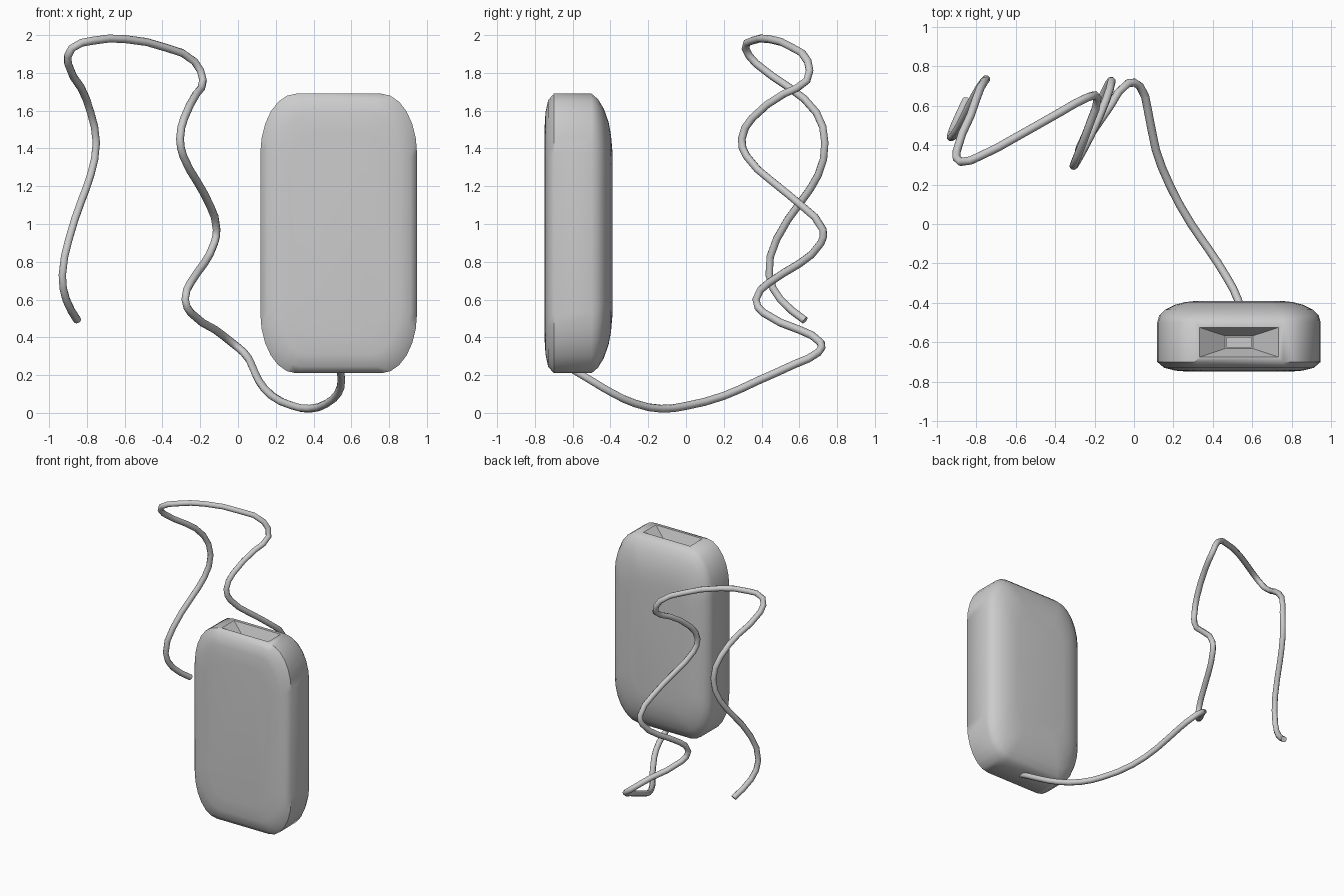
import bpy, bmesh, math

if "Cube" in bpy.data.objects:
    bpy.data.objects.remove(bpy.data.objects["Cube"])

CX, CZ = 0.533, 0.95   # centre of the body in x and z


def mesh_object(name, bm):
    bmesh.ops.recalc_face_normals(bm, faces=bm.faces)
    mesh = bpy.data.meshes.new(name)
    bm.to_mesh(mesh)
    bm.free()
    ob = bpy.data.objects.new(name, mesh)
    bpy.context.collection.objects.link(ob)
    return ob


def select_only(ob):
    bpy.ops.object.select_all(action='DESELECT')
    ob.select_set(True)
    bpy.context.view_layer.objects.active = ob


def loft(bm, rings):
    loops = [[bm.verts.new(p) for p in ring] for ring in rings]
    for a, b in zip(loops, loops[1:]):
        n = len(a)
        for i in range(n):
            bm.faces.new((a[i], a[(i + 1) % n], b[(i + 1) % n], b[i]))
    bm.faces.new(loops[0])
    bm.faces.new(loops[-1])


def outline(y, ix, iz, steps=6):
    # rounded rectangle in the xz plane, inset by ix and iz
    hx, hz = 0.415 - ix, 0.74 - iz
    rx, rz = 0.19 - ix * 0.35, 0.32 - iz * 0.5
    pts = []
    for q, (sx, sz) in enumerate(((1, 1), (-1, 1), (-1, -1), (1, -1))):
        for i in range(steps + 1):
            a = math.radians(90 * (q + i / steps))
            pts.append((CX + sx * (hx - rx) + rx * math.cos(a), y,
                        CZ + sz * (hz - rz) + rz * math.sin(a)))
    return pts


def rectangle(z, hx, hy, y=-0.6):
    return [(CX + sx * hx, y + sy * hy, z)
            for sx, sy in ((1, 1), (-1, 1), (-1, -1), (1, -1))]


# body: layers from the front face to the more rounded back
bm = bmesh.new()
loft(bm, [outline(*l) for l in (
    (-0.75, 0.16, 0.20), (-0.744, 0.09, 0.10), (-0.73, 0.035, 0.035),
    (-0.70, 0.0, 0.0), (-0.50, 0.0, 0.0), (-0.465, 0.01, 0.03),
    (-0.435, 0.04, 0.08), (-0.41, 0.09, 0.15), (-0.397, 0.14, 0.22),
    (-0.39, 0.20, 0.30))])
body = mesh_object("body", bm)
select_only(body)
bpy.ops.object.shade_smooth_by_angle(angle=math.radians(50))

# funnel-shaped recess in the top
bm = bmesh.new()
loft(bm, [rectangle(1.58, 0.07, 0.032), rectangle(1.69, 0.20, 0.075),
          rectangle(1.75, 0.20, 0.075)])
cutter = mesh_object("recess_cutter", bm)
cutter.hide_render = True
cut = body.modifiers.new("recess", 'BOOLEAN')
cut.operation = 'DIFFERENCE'
cut.object = cutter
select_only(body)
bpy.ops.object.modifier_apply(modifier=cut.name)
bpy.data.objects.remove(cutter)

# port at the bottom of the recess
bm = bmesh.new()
loft(bm, [rectangle(1.56, 0.063, 0.027), rectangle(1.60, 0.063, 0.027)])
mesh_object("port", bm)

# cord: from the free end, over the loop and down to the body
path = [
    (-.85, .63, .49), (-.91, .50, .60), (-.93, .44, .73), (-.895, .48, .92),
    (-.83, .61, 1.12), (-.78, .70, 1.26), (-.75, .735, 1.43),
    (-.78, .69, 1.59), (-.83, .55, 1.72), (-.90, .37, 1.85),
    (-.88, .315, 1.93), (-.77, .35, 1.97), (-.60, .44, 1.979),
    (-.37, .57, 1.93), (-.23, .645, 1.86), (-.185, .64, 1.76),
    (-.22, .52, 1.69), (-.285, .35, 1.56), (-.307, .295, 1.45),
    (-.29, .32, 1.36), (-.22, .45, 1.23), (-.145, .62, 1.09),
    (-.113, .725, .97), (-.125, .715, .90), (-.18, .60, .79),
    (-.25, .44, .69), (-.28, .37, .60), (-.25, .41, .53),
    (-.12, .60, .44), (-.03, .715, .37), (.03, .70, .32), (.07, .58, .26),
    (.11, .38, .17), (.18, .20, .09), (.29, .00, .037), (.38, -.13, .022),
    (.47, -.27, .05), (.53, -.39, .105), (.547, -.50, .17),
    (.54, -.60, .23)]
curve = bpy.data.curves.new("cord", 'CURVE')
curve.dimensions = '3D'
curve.bevel_depth = 0.021
curve.bevel_resolution = 2
curve.resolution_u = 2
curve.use_fill_caps = True
spline = curve.splines.new('BEZIER')
spline.bezier_points.add(len(path) - 1)
for point, co in zip(spline.bezier_points, path):
    point.co = co
    point.handle_left_type = point.handle_right_type = 'AUTO'
cord = bpy.data.objects.new("cord", curve)
bpy.context.collection.objects.link(cord)
select_only(cord)
bpy.ops.object.convert(target='MESH')
bpy.ops.object.shade_smooth_by_angle(angle=math.radians(60))
